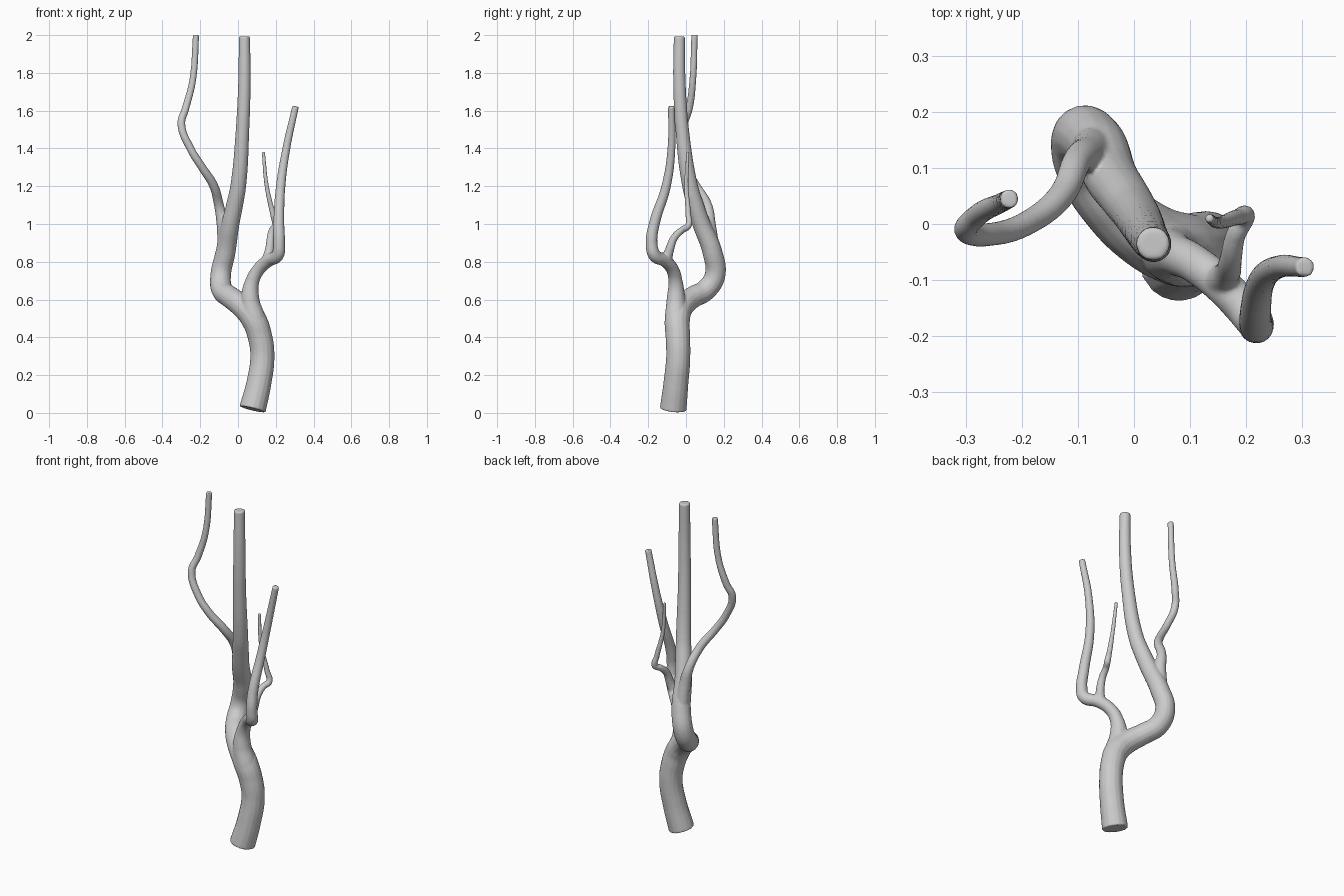
import bpy

curve = bpy.data.curves.new("branching_stem", 'CURVE')
curve.dimensions = '3D'
curve.bevel_depth = 1.0
curve.bevel_resolution = 6
curve.resolution_u = 8
curve.use_fill_caps = True


def limb(points):
    """Smooth tapered tube through (x, y, z, radius) points."""
    s = curve.splines.new('BEZIER')
    s.bezier_points.add(len(points) - 1)
    for bp, (x, y, z, r) in zip(s.bezier_points, points):
        bp.co = (x, y, z)
        bp.radius = r
        bp.handle_left_type = bp.handle_right_type = 'AUTO'


# trunk flowing into the tall main stem
limb([(.077, -.068, .019, .071), (.111, -.053, .16, .066), (.129, -.041, .3, .064),
      (.117, -.043, .4, .065), (.08, -.045, .5, .067), (.02, -.018, .567, .062),
      (-.04, .036, .612, .058), (-.084, .105, .651, .057), (-.092, .153, .725, .055),
      (-.066, .14, .85, .053), (-.04, .082, 1.0, .048), (-.018, .05, 1.1, .045),
      (.001, .022, 1.2, .042), (.024, -.02, 1.5, .036),
      (.034, -.035, 1.76, .033), (.034, -.035, 1.993, .03)])

# right fork
limb([(.117, -.045, .4, .06), (.087, -.053, .5, .06), (.064, -.053, .6, .05),
      (.077, -.056, .7, .037), (.11, -.072, .76, .034), (.16, -.112, .806, .034),
      (.21, -.167, .836, .034), (.218, -.182, .9, .031), (.216, -.168, 1.0, .029),
      (.226, -.105, 1.2, .025), (.256, -.077, 1.4, .021), (.305, -.077, 1.623, .018)])

# left side shoot
limb([(-.07, .14, .86, .04), (-.08, .126, .99, .033), (-.101, .112, 1.1, .026),
      (-.13, .05, 1.205, .024), (-.19, .002, 1.3, .022), (-.252, -.018, 1.4, .021),
      (-.3, -.01, 1.53, .021), (-.278, .016, 1.61, .02), (-.24, .036, 1.76, .018),
      (-.222, .045, 2.001, .017)])

# small twig on the right fork
limb([(.15, -.105, .8, .03), (.166, -.088, .86, .024), (.173, -.06, .93, .02),
      (.182, -.018, .97, .018), (.198, .012, .99, .018), (.185, .012, 1.05, .015),
      (.152, .002, 1.2, .0115), (.134, .01, 1.382, .009)])

stem = bpy.data.objects.new("branching_stem", curve)
bpy.context.collection.objects.link(stem)
bpy.context.view_layer.objects.active = stem
stem.select_set(True)
bpy.ops.object.convert(target='MESH')
stem = bpy.context.view_layer.objects.active

# fuse the limbs into one skin and soften the joints
fuse = stem.modifiers.new("fuse", 'REMESH')
fuse.mode = 'VOXEL'
fuse.voxel_size = 0.005
fuse.use_smooth_shade = True
soft = stem.modifiers.new("soften", 'SMOOTH')
soft.factor = 0.5
soft.iterations = 5
bpy.ops.object.convert(target='MESH')
bpy.ops.object.shade_smooth()
